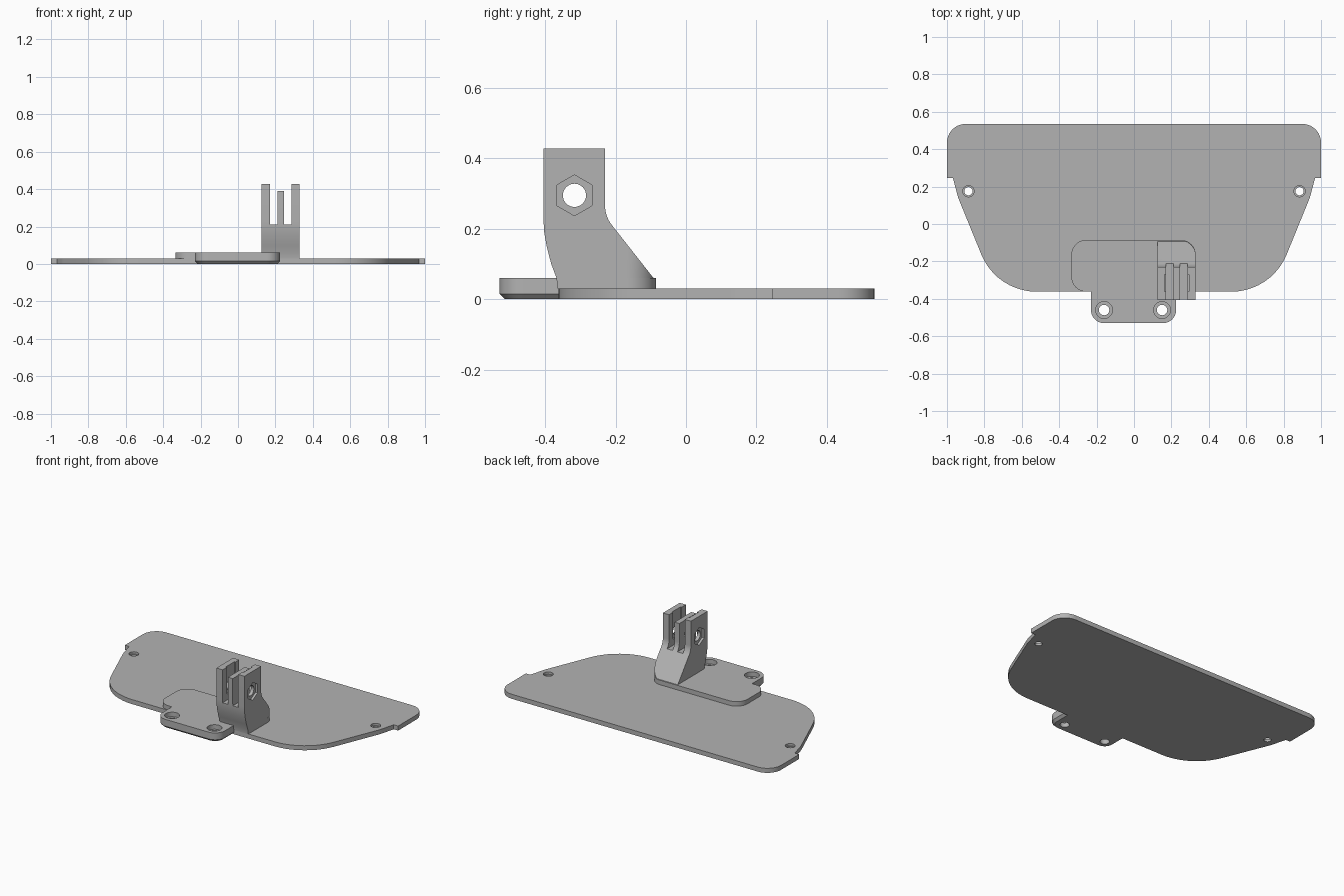
import bpy, bmesh, math
from mathutils import Vector, Matrix

if "Cube" in bpy.data.objects:
    bpy.data.objects.remove(bpy.data.objects["Cube"], do_unlink=True)

grey = bpy.data.materials.new("mid grey")
grey.use_nodes = True
COLOUR = (0.45, 0.45, 0.45, 1)
grey.diffuse_color = COLOUR
grey.node_tree.nodes["Principled BSDF"].inputs["Base Color"].default_value = COLOUR


def rounded(corners, steps=10):
    """Outline from (x, y, radius) corners, each filleted."""
    out = []
    for i, (x, y, r) in enumerate(corners):
        p = Vector((x, y))
        if r == 0:
            out.append(p)
            continue
        a = (Vector(corners[i - 1][:2]) - p).normalized()
        b = (Vector(corners[(i + 1) % len(corners)][:2]) - p).normalized()
        half = a.angle(b) / 2
        centre = p + (a + b).normalized() * r / math.sin(half)
        start = p + a * r / math.tan(half) - centre
        end = p + b * r / math.tan(half) - centre
        sweep = start.angle_signed(end)
        for k in range(steps + 1):
            out.append(centre + Matrix.Rotation(-sweep * k / steps, 2) @ start)
    return out


def box_outline(x0, x1, y0, y1):
    return [Vector(p) for p in ((x0, y0), (x1, y0), (x1, y1), (x0, y1))]


def ring(x, y, r, n=32, turn=0.0):
    return [Vector((x + r * math.cos(turn + math.tau * i / n),
                    y + r * math.sin(turn + math.tau * i / n))) for i in range(n)]


def loft(name, layers, along_x=False):
    """Solid through (outline, level) layers, stacked along z or along x."""
    bm = bmesh.new()
    rows = [[bm.verts.new((h, p[0], p[1]) if along_x else (p[0], p[1], h))
             for p in pts] for pts, h in layers]
    bm.faces.new(rows[0])
    bm.faces.new(rows[-1])
    n = len(rows[0])
    for lo, hi in zip(rows, rows[1:]):
        for i in range(n):
            j = (i + 1) % n
            bm.faces.new((lo[i], lo[j], hi[j], hi[i]))
    bmesh.ops.recalc_face_normals(bm, faces=bm.faces)
    mesh = bpy.data.meshes.new(name)
    bm.to_mesh(mesh)
    bm.free()
    obj = bpy.data.objects.new(name, mesh)
    bpy.context.collection.objects.link(obj)
    mesh.materials.append(grey)
    return obj


def apply_boolean(obj, tool, operation="DIFFERENCE"):
    mod = obj.modifiers.new("cut", "BOOLEAN")
    mod.operation, mod.solver, mod.object = operation, "EXACT", tool
    bpy.context.view_layer.update()
    graph = bpy.context.evaluated_depsgraph_get()
    result = bpy.data.meshes.new_from_object(obj.evaluated_get(graph))
    obj.modifiers.clear()
    obj.data = result
    bpy.data.objects.remove(tool, do_unlink=True)


def screw_hole(obj, x, y, bore, head, seat):
    apply_boolean(obj, loft("bore", [(ring(x, y, bore), -0.1), (ring(x, y, bore), 0.2)]))
    apply_boolean(obj, loft("head", [(ring(x, y, head), seat), (ring(x, y, head), 0.2)]))


# Base plate: mirrored half outline with side steps
half = [(1, 0.535, 0.1), (1, 0.245, 0), (0.968, 0.245, 0), (0.955, 0.18, 0.1),
        (0.75, -0.362, 0.26)]
half = [(1, 0.535, 0.1), (1, 0.245, 0), (0.968, 0.245, 0), (0.94, 0.14, 0.2),
        (0.735, -0.362, 0.32)]
outline = rounded(half + [(-x, y, r) for x, y, r in reversed(half)])
plate = loft("base_plate", [(outline, 0), (outline, 0.03)])
for side in (-1, 1):
    screw_hole(plate, side * 0.885, 0.175, 0.022, 0.03, 0.015)

# Raised pad on the plate
pad_outline = rounded([(-0.335, -0.085, 0.08), (0.33, -0.085, 0.08),
                       (0.33, -0.362, 0), (-0.335, -0.362, 0.08)])
pad = loft("raised_pad", [(pad_outline, 0.028), (pad_outline, 0.06)])


# Front screw tab with a chamfered underside
def tab_outline(inset):
    return rounded([(-0.23 + inset, -0.362, 0), (0.225 - inset, -0.362, 0),
                    (0.225 - inset, -0.53 + inset, 0.07 - inset),
                    (-0.23 + inset, -0.53 + inset, 0.07 - inset)])


tab = loft("screw_tab", [(tab_outline(0.015), 0), (tab_outline(0), 0.015),
                         (tab_outline(0), 0.06)])
for x in (-0.16, 0.15):
    screw_hole(tab, x, -0.46, 0.028, 0.045, 0.03)

# Hinge mount: side profile, with a rounded rear corner
profile = rounded([(-0.405, 0.428, 0), (-0.23, 0.428, 0), (-0.23, 0.235, 0.09),
                   (-0.09, 0.057, 0), (-0.09, 0.03, 0), (-0.365, 0.03, 0),
                   (-0.368, 0.06, 0), (-0.383, 0.1, 0), (-0.396, 0.15, 0),
                   (-0.403, 0.19, 0), (-0.405, 0.225, 0)])
mount = loft("hinge_mount", [(profile, 0.125), (profile, 0.33)], along_x=True)
plan = rounded([(0.1, -0.5, 0), (0.1, -0.088, 0), (0.33, -0.088, 0.08), (0.33, -0.5, 0)])
apply_boolean(mount, loft("plan", [(plan, 0), (plan, 0.5)]), "INTERSECT")

# Slots between the three prongs, and the shorter middle prong
for x0, x1, floor in ((0.17, 0.21, 0.21), (0.245, 0.285, 0.21), (0.19, 0.265, 0.39)):
    area = box_outline(x0, x1, -0.5, -0.1)
    apply_boolean(mount, loft("slot", [(area, floor), (area, 0.5)]))

# Shallow grooves on the inner faces of the outer prongs
for x0, x1 in ((0.162, 0.18), (0.275, 0.293)):
    area = box_outline(x0, x1, -0.36, -0.27)
    apply_boolean(mount, loft("groove", [(area, 0.25), (area, 0.5)]))

# Pivot hole with a hexagonal recess on each side
bolt = ring(-0.317, 0.295, 0.033)
apply_boolean(mount, loft("bolt", [(bolt, 0), (bolt, 0.5)], along_x=True))
hexagon = ring(-0.317, 0.295, 0.058, 6, math.pi / 6)
for x0, x1 in ((0.1, 0.14), (0.315, 0.4)):
    apply_boolean(mount, loft("hex", [(hexagon, x0), (hexagon, x1)], along_x=True))

# Smooth the curved walls, keep the edges sharp
bpy.ops.object.select_all(action="DESELECT")
for obj in (plate, pad, tab, mount):
    obj.select_set(True)
bpy.context.view_layer.objects.active = plate
bpy.ops.object.shade_smooth_by_angle(angle=math.radians(30))
